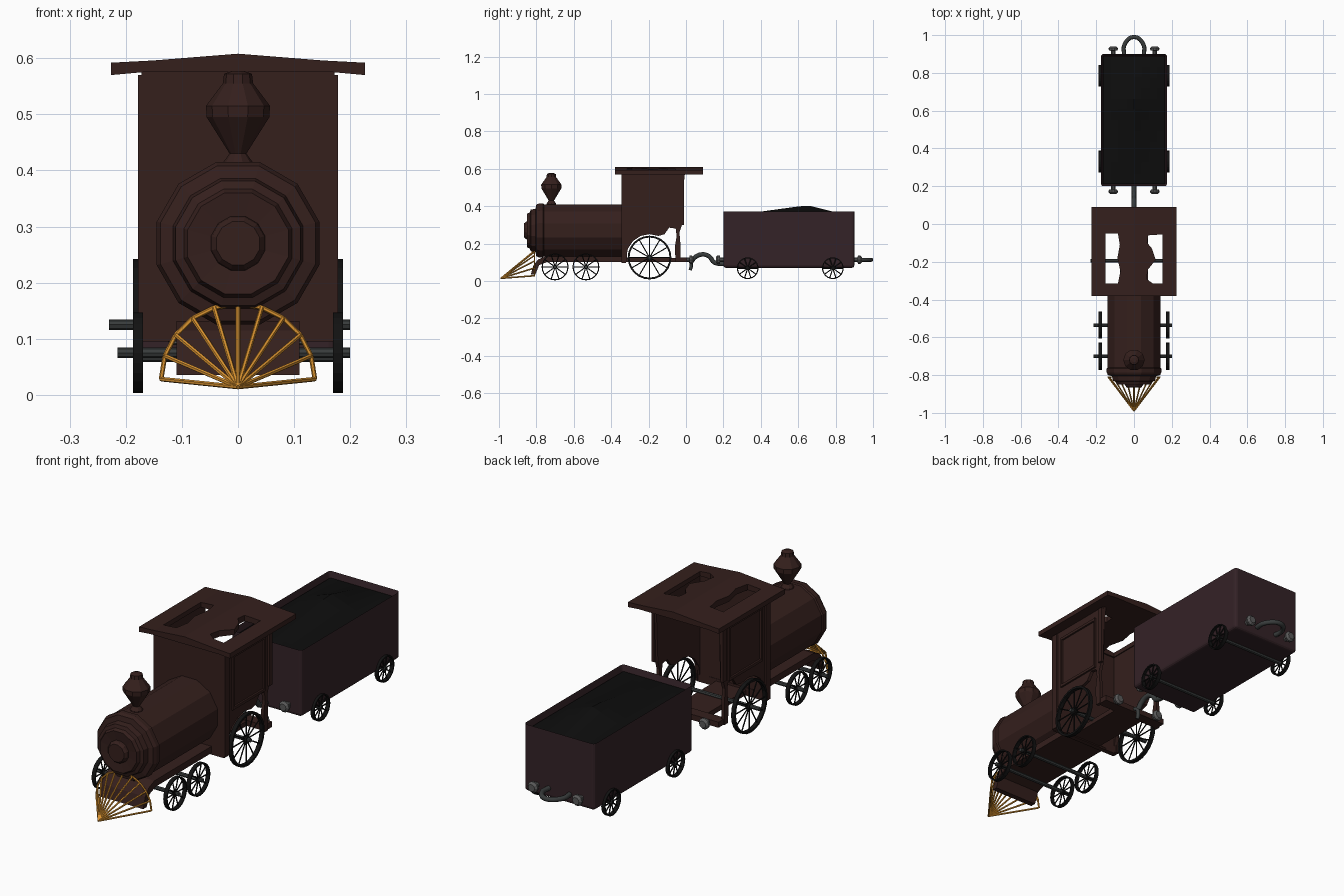
import bpy, bmesh, math
from mathutils import Vector, Matrix

if "Cube" in bpy.data.objects:
    bpy.data.objects.remove(bpy.data.objects["Cube"])

def material(name, rgb):
    m = bpy.data.materials.new(name)
    m.diffuse_color = (*rgb, 1)
    m.use_nodes = True
    m.node_tree.nodes["Principled BSDF"].inputs["Base Color"].default_value = m.diffuse_color
    return m

BROWN = material("engine_brown", (0.035, 0.014, 0.012))
PLUM = material("tender_plum", (0.034, 0.016, 0.020))
GOLD = material("gold", (0.72, 0.30, 0.03))
BLACK = material("wheel_black", (0.006, 0.006, 0.006))
COAL = material("coal_black", (0.004, 0.004, 0.004))
STEEL = material("steel", (0.10, 0.10, 0.10))
AXLE = material("axle_grey", (0.04, 0.045, 0.045))

def finish(name, bm, mat):
    bmesh.ops.recalc_face_normals(bm, faces=bm.faces[:])
    me = bpy.data.meshes.new(name)
    bm.to_mesh(me)
    bm.free()
    me.materials.append(mat)
    ob = bpy.data.objects.new(name, me)
    bpy.context.collection.objects.link(ob)
    return ob

def box(name, x0, x1, y0, y1, z0, z1, mat, bevel=0):
    bm = bmesh.new()
    bmesh.ops.create_cube(bm, size=1)
    for v in bm.verts:
        v.co = ((x0 + x1) / 2 + v.co.x * (x1 - x0), (y0 + y1) / 2 + v.co.y * (y1 - y0),
                (z0 + z1) / 2 + v.co.z * (z1 - z0))
    if bevel:
        bmesh.ops.bevel(bm, geom=bm.edges[:], offset=bevel, segments=2, affect='EDGES', profile=0.5)
    return finish(name, bm, mat)

def prism(name, pts, axis, a, b, mat):
    """Extrude a 2D outline along x (outline y,z), y (x,z) or z (x,y)."""
    bm = bmesh.new()
    put = {'x': lambda p, t: (t, p[0], p[1]), 'y': lambda p, t: (p[0], t, p[1]),
           'z': lambda p, t: (p[0], p[1], t)}[axis]
    f = bm.faces.new([bm.verts.new(put(p, a)) for p in pts])
    ext = bmesh.ops.extrude_face_region(bm, geom=[f])
    d = Vector(put((0, 0), b - a))
    bmesh.ops.translate(bm, verts=[v for v in ext['geom'] if isinstance(v, bmesh.types.BMVert)], vec=d)
    bm.faces.ensure_lookup_table()
    if not any(len(g.verts) == len(pts) and g is not ext and
               all(abs(v.co.dot(d.normalized()) - a) < 1e-6 for v in g.verts) for g in bm.faces):
        bm.faces.new([v for v in bm.verts[:len(pts)]])
    return finish(name, bm, mat)

def spin(bm, prof, axis, centre, sides, closed=False, phase=0.0):
    """Revolve (radius, along) points round an axis; closed joins last to first."""
    rot = Vector((0, 0, 1)).rotation_difference(Vector(axis)).to_matrix()
    rings = []
    for r, t in prof:
        rings.append([bm.verts.new(Vector(centre) + rot @ Vector(
            (r * math.cos(phase + 2 * math.pi * i / sides),
             r * math.sin(phase + 2 * math.pi * i / sides), t))) for i in range(sides)])
    pairs = list(zip(rings, rings[1:])) + ([(rings[-1], rings[0])] if closed else [])
    for p, q in pairs:
        for i in range(sides):
            j = (i + 1) % sides
            bm.faces.new((p[i], p[j], q[j], q[i]))
    if not closed:
        bm.faces.new(rings[0])
        bm.faces.new(rings[-1][::-1])

def lathe(name, prof, axis, centre, sides, mat, phase=0.0):
    bm = bmesh.new()
    spin(bm, prof, axis, centre, sides, phase=phase)
    return finish(name, bm, mat)

def rod(bm, p, q, r, sides=6):
    p, q = Vector(p), Vector(q)
    spin(bm, [(r, 0), (r, (q - p).length)], (q - p).normalized(), p, sides)

def tube(name, pts, r, mat):
    cu = bpy.data.curves.new(name, 'CURVE')
    cu.dimensions = '3D'
    cu.bevel_depth, cu.bevel_resolution, cu.use_fill_caps = r, 2, True
    s = cu.splines.new('BEZIER')
    s.bezier_points.add(len(pts) - 1)
    for b, p in zip(s.bezier_points, pts):
        b.co = p
        b.handle_left_type = b.handle_right_type = 'AUTO'
    s.resolution_u = 5
    tmp = bpy.data.objects.new(name + "_path", cu)
    me = bpy.data.meshes.new_from_object(tmp)
    bpy.data.objects.remove(tmp)
    me.materials.clear()
    me.materials.append(mat)
    ob = bpy.data.objects.new(name, me)
    bpy.context.collection.objects.link(ob)
    return ob

def wheel_pair(name, y, z, r, spokes, x0, x1):
    for side, sx in (("left", -0.178), ("right", 0.178)):
        bm = bmesh.new()
        w, t = 0.009, 0.010 if r > 0.1 else 0.006
        spin(bm, [(r, -w), (r, w), (r - t, w), (r - t, -w)], (1, 0, 0), (sx, y, z), 24, closed=True)
        spin(bm, [(r * 0.13, -w), (r * 0.13, w)], (1, 0, 0), (sx, y, z), 12)
        for i in range(spokes):
            a = 2 * math.pi * i / spokes
            rod(bm, (sx, y, z), (sx, y + (r - t / 2) * math.cos(a), z + (r - t / 2) * math.sin(a)), 0.003, 5)
        finish(f"{name}_wheel_{side}", bm, BLACK)
    lathe(name + "_axle", [(0.009, x0), (0.009, x1)], (1, 0, 0), (0, y, z), 8, AXLE)

# boiler with stepped front, and diamond chimney
lathe("boiler", [(0.04, -0.865), (0.048, -0.855), (0.05, -0.845), (0.093, -0.85), (0.1, -0.835), (0.115, -0.83),
                 (0.12, -0.805), (0.143, -0.80), (0.15, -0.785), (0.15, -0.765), (0.145, -0.76), (0.145, -0.33)],
      (0, 1, 0), (0, 0, 0.27), 12, BROWN, phase=math.pi / 12)
lathe("chimney", [(0.03, 0.39), (0.026, 0.415), (0.015, 0.43), (0.056, 0.495), (0.057, 0.515),
                  (0.027, 0.555), (0.025, 0.572), (0.012, 0.577)], (0, 0, 1), (0, -0.72, 0), 10, BROWN)

# running frame with down-curved front apron
prism("frame_apron", [(-0.83, 0.035), (-0.815, 0.085), (-0.79, 0.115), (-0.75, 0.132), (-0.32, 0.132),
                      (-0.32, 0.102), (-0.74, 0.102), (-0.785, 0.085), (-0.805, 0.035)],
      'x', -0.11, 0.11, BROWN)
box("cab_floor", -0.075, 0.075, -0.33, 0.0, 0.10, 0.122, BROWN)
box("rear_beam", -0.165, 0.165, -0.045, 0.005, 0.10, 0.125, BROWN)

# cab walls with wheel arches, trimmed side panels
box("cab_front_wall", -0.172, 0.172, -0.345, -0.322, 0.095, 0.58, BROWN)
arch = [(-0.195 + 0.125 * math.cos(a), 0.125 + 0.125 * math.sin(a))
        for a in (math.pi * k / 8 for k in range(1, 9))]
wall = [(-0.34, 0.58), (-0.005, 0.58), (-0.012, 0.52), (-0.022, 0.30), (-0.035, 0.26), (-0.03, 0.20),
        (-0.03, 0.10), (-0.055, 0.10), (-0.06, 0.18), (-0.05, 0.24), (-0.055, 0.28), (-0.09, 0.285),
        (-0.115, 0.25)] + arch[2:] + [(-0.32, 0.10), (-0.34, 0.10)]
for side, s in (("left", -1), ("right", 1)):
    a, b = sorted((s * 0.155, s * 0.170))
    prism(f"cab_wall_{side}", wall, 'x', a, b, BROWN)
    a, b = sorted((s * 0.165, s * 0.178))
    for part, y0, y1, z0, z1 in (("top", -0.29, -0.055, 0.525, 0.537), ("bottom", -0.29, -0.055, 0.29, 0.302),
                                 ("front", -0.29, -0.28, 0.30, 0.527), ("rear", -0.065, -0.055, 0.30, 0.527),
                                 ("corner_front", -0.345, -0.315, 0.10, 0.57),
                                 ("corner_rear", -0.032, -0.01, 0.30, 0.57)):
        box(f"cab_trim_{part}_{side}", a, b, y0, y1, z0, z1, BROWN)

# shallow pitched roof with two ragged openings
roof = prism("cab_roof", [(-0.226, 0.570), (-0.226, 0.592), (-0.15, 0.596), (0, 0.608), (0.15, 0.596),
                          (0.226, 0.592), (0.226, 0.570), (0.17, 0.575), (-0.17, 0.575)],
             'y', -0.38, 0.09, BROWN)
holes = {"left": [(-0.15, -0.05), (-0.085, -0.05), (-0.075, -0.11), (-0.088, -0.18), (-0.072, -0.25),
                  (-0.085, -0.315), (-0.15, -0.315)],
         "right": [(0.075, -0.06), (0.15, -0.055), (0.15, -0.315), (0.10, -0.315), (0.065, -0.29),
                   (0.075, -0.24), (0.115, -0.19), (0.095, -0.13), (0.07, -0.10)]}
for side, pts in holes.items():
    cutter = prism(f"roof_cutter_{side}", pts, 'z', 0.5, 0.7, BROWN)
    cutter.hide_render = True
    cutter.hide_viewport = True
    mod = roof.modifiers.new(side, 'BOOLEAN')
    mod.operation, mod.solver, mod.object = 'DIFFERENCE', 'EXACT', cutter
bpy.context.view_layer.update()
cut = bpy.data.meshes.new_from_object(roof.evaluated_get(bpy.context.evaluated_depsgraph_get()))
roof.modifiers.clear()
roof.data = cut
for side in holes:
    bpy.data.objects.remove(bpy.data.objects[f"roof_cutter_{side}"])

# fan-shaped cowcatcher
bm = bmesh.new()
tip, n = Vector((0, -0.99, 0.014)), 10
rim = [Vector((-0.137 * math.cos(a), -0.81, 0.028 + 0.134 * math.sin(a)))
       for a in (math.pi * k / n for k in range(n + 1))]
for p in rim:
    rod(bm, tip, p, 0.0042)
for p, q in zip(rim, rim[1:]):
    rod(bm, p, q, 0.0042)
finish("cowcatcher", bm, GOLD)

# wheels and axles
wheel_pair("driving", -0.195, 0.125, 0.117, 12, -0.23, 0.20)
wheel_pair("leading_front", -0.70, 0.075, 0.072, 10, -0.215, 0.20)
wheel_pair("leading_rear", -0.535, 0.075, 0.072, 10, -0.215, 0.20)
wheel_pair("tender_front", 0.33, 0.068, 0.058, 10, -0.185, 0.185)
wheel_pair("tender_rear", 0.785, 0.068, 0.058, 10, -0.185, 0.185)

# tender: open box with rounded lower edges
bm = bmesh.new()
bmesh.ops.create_cube(bm, size=1, matrix=Matrix.Translation((0, 0.55, 0.22)) @ Matrix.Diagonal((0.35, 0.70, 0.30, 1)))
low = [e for e in bm.edges if min(v.co.z for v in e.verts) < 0.1]
bmesh.ops.bevel(bm, geom=low, offset=0.014, segments=3, affect='EDGES', profile=0.5)
top = max(bm.faces, key=lambda f: f.calc_center_median().z)
bmesh.ops.inset_region(bm, faces=[top], thickness=0.012)
bmesh.ops.translate(bm, verts=top.verts[:], vec=(0, 0, -0.05))
finish("tender_body", bm, PLUM)

# coal heap peaking behind the middle
bm = bmesh.new()
bmesh.ops.create_grid(bm, x_segments=8, y_segments=12, size=0.5)
for v in bm.verts:
    x, y = v.co.x * 0.326, 0.55 + v.co.y * 0.676
    rise = (y - 0.212) / 0.438 if y < 0.65 else (0.888 - y) / 0.238
    v.co = (x, y, 0.345 + 0.06 * max(0, rise) * (1 - abs(x) / 0.163))
finish("coal", bm, COAL)

# buffers on tender ends and engine rear
for name, y, d in (("tender_rear", 0.895, 1), ("tender_front", 0.205, -1), ("engine_rear", -0.005, 1)):
    for side, x in (("left", -0.11), ("right", 0.11)):
        lathe(f"{name}_buffer_{side}", [(0.012, 0), (0.012, 0.022), (0.023, 0.024), (0.025, 0.036), (0.016, 0.045)],
              (0, d, 0), (x, y, 0.113), 10, STEEL)

# coupling loop, link and hook
tube("rear_loop", [(-0.052, 0.89, 0.113), (-0.05, 0.95, 0.113), (0, 0.99, 0.113), (0.05, 0.95, 0.113),
                   (0.052, 0.89, 0.113)], 0.011, AXLE)
tube("coupling_link", [(0, 0.21, 0.09), (0, 0.15, 0.10), (0, 0.125, 0.13), (0, 0.09, 0.142), (0, 0.05, 0.128),
                       (0, 0.03, 0.105)], 0.012, AXLE)
tube("engine_hook", [(0, -0.02, 0.112), (0, 0.02, 0.108), (0, 0.028, 0.08), (0, 0.022, 0.058)], 0.009, AXLE)
